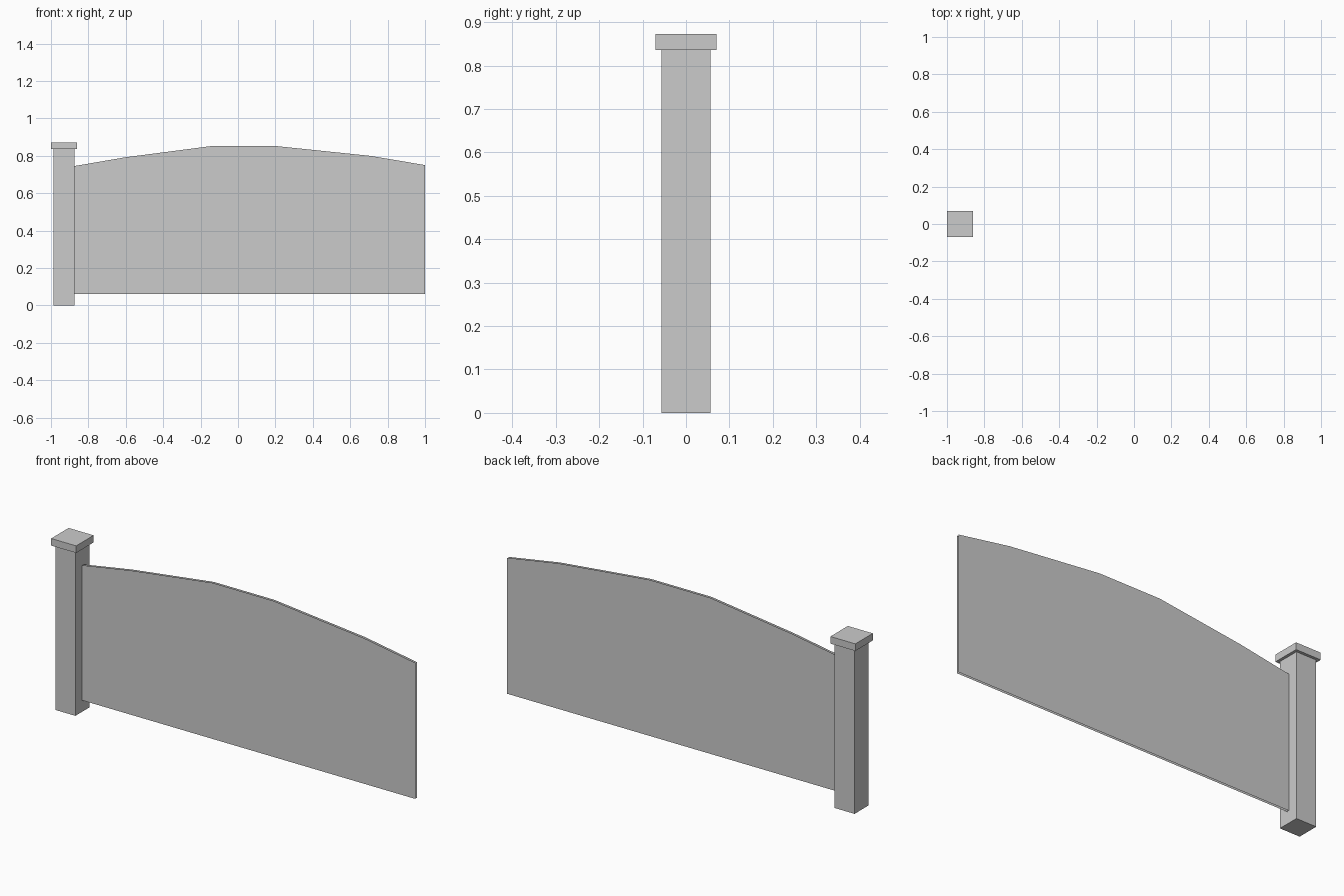
import bpy, bmesh

if "Cube" in bpy.data.objects:
    bpy.data.objects.remove(bpy.data.objects["Cube"])


def box(name, center, size):
    bpy.ops.mesh.primitive_cube_add(size=1, location=center)
    ob = bpy.context.object
    ob.name = name
    ob.scale = size
    bpy.ops.object.transform_apply(location=False, rotation=False, scale=True)
    return ob


# Square post with a wider flat cap
PX = -0.93
box("post", (PX, 0, 0.418), (0.112, 0.112, 0.836))
box("post_cap", (PX, 0, 0.854), (0.14, 0.14, 0.036))

# Arched gate panel: two thin sheets, open along the rim
top = [(1.0, 0.75), (0.71, 0.799), (0.2, 0.852), (-0.14, 0.852),
       (-0.6, 0.792), (-0.874, 0.745)]
outline = [(-0.874, 0.06), (1.0, 0.06)] + top
bm = bmesh.new()
for y, flip in ((-0.005, False), (0.007, True)):
    face = bm.faces.new([bm.verts.new((x, y, z)) for x, z in outline])
    if flip:
        face.normal_flip()
mesh = bpy.data.meshes.new("fence_panel")
bm.to_mesh(mesh)
bm.free()
bpy.context.collection.objects.link(bpy.data.objects.new("fence_panel", mesh))
